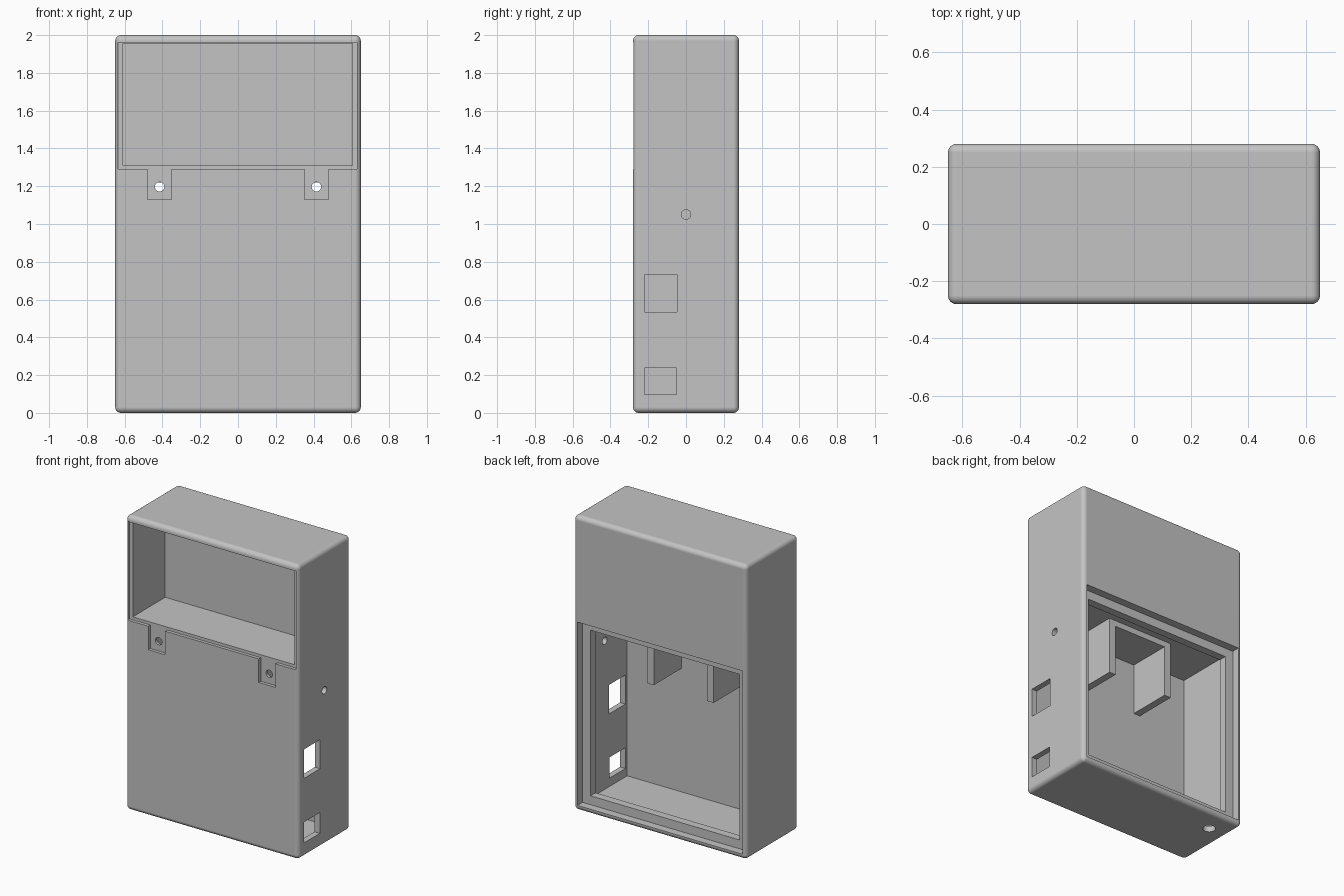
import bpy
import bmesh
from mathutils import Matrix, Vector

start_cube = bpy.data.objects.get("Cube")
if start_cube:
    bpy.data.objects.remove(start_cube, do_unlink=True)

# One grey plastic for the whole enclosure
GREY = (0.55, 0.55, 0.55, 1.0)
plastic = bpy.data.materials.new("grey_plastic")
plastic.use_nodes = True
plastic.diffuse_color = GREY
shader = plastic.node_tree.nodes["Principled BSDF"]
shader.inputs["Base Color"].default_value = GREY
shader.inputs["Roughness"].default_value = 0.6


def finish(name, bm):
    mesh = bpy.data.meshes.new(name)
    bm.to_mesh(mesh)
    bm.free()
    mesh.materials.append(plastic)
    obj = bpy.data.objects.new(name, mesh)
    bpy.context.collection.objects.link(obj)
    return obj


def box(name, x, y, z, radius=0.0):
    """Box from (min, max) ranges, with optionally rounded edges."""
    bm = bmesh.new()
    bmesh.ops.create_cube(bm, size=1.0)
    for v in bm.verts:
        v.co = Vector([r[0] if c < 0 else r[1] for c, r in zip(v.co, (x, y, z))])
    if radius:
        bmesh.ops.bevel(bm, geom=bm.edges[:], offset=radius, segments=6,
                        profile=0.5, affect='EDGES')
    return finish(name, bm)


def rod(name, centre, axis, radius, length):
    bm = bmesh.new()
    turn = Vector((0, 0, 1)).rotation_difference(Vector(axis)).to_matrix().to_4x4()
    bmesh.ops.create_cone(bm, cap_ends=True, segments=32, radius1=radius,
                          radius2=radius, depth=length,
                          matrix=Matrix.Translation(centre) @ turn)
    return finish(name, bm)


def cut(target, cutter):
    """Subtract the cutter, bake the result and discard the cutter."""
    mod = target.modifiers.new("cut", 'BOOLEAN')
    mod.operation = 'DIFFERENCE'
    mod.solver = 'EXACT'
    mod.object = cutter
    graph = bpy.context.evaluated_depsgraph_get()
    baked = bpy.data.meshes.new_from_object(target.evaluated_get(graph))
    target.modifiers.clear()
    target.data = baked
    bpy.data.objects.remove(cutter, do_unlink=True)


# Rounded outer shell
body = box("enclosure_body", (-0.65, 0.65), (-0.28, 0.28), (0, 2), 0.03)

# Upper front pocket with its shallow cover rebate
cut(body, box("pocket_cutter", (-0.61, 0.605), (-0.4, 0.09), (1.31, 1.955)))
cut(body, box("front_rebate_cutter", (-0.635, 0.63), (-0.4, -0.258), (1.29, 1.96)))

# Cover tabs and their screw holes
for side in (-1, 1):
    x = side * 0.415
    cut(body, box("tab_cutter", (x - 0.063, x + 0.063), (-0.4, -0.258), (1.13, 1.3)))
    cut(body, rod("screw_cutter", (x, -0.27, 1.197), (0, 1, 0), 0.025, 0.2))

# Rear compartment: inner room, framed opening and lid rebate
cut(body, box("room_cutter", (-0.61, 0.61), (-0.24, 0.17), (0.04, 1.27)))
cut(body, box("opening_cutter", (-0.56, 0.56), (0.1, 0.4), (0.095, 1.22)))
cut(body, box("lid_rebate_cutter", (-0.62, 0.62), (0.225, 0.4), (0.035, 1.28)))

# Side ports, side hole and cable hole underneath
cut(body, box("large_port_cutter", (0.5, 0.8), (-0.22, -0.047), (0.535, 0.732)))
cut(body, box("small_port_cutter", (0.5, 0.8), (-0.22, -0.05), (0.097, 0.238)))
cut(body, rod("side_hole_cutter", (0.65, 0, 1.05), (1, 0, 0), 0.025, 0.3))
cut(body, rod("cable_hole_cutter", (-0.51, 0.125, 0), (0, 0, 1), 0.04, 0.2))

# Smooth rounded edges, flat large faces
bpy.ops.object.select_all(action='DESELECT')
body.select_set(True)
bpy.context.view_layer.objects.active = body
bpy.ops.object.shade_smooth_by_angle(angle=0.6)
weighted = body.modifiers.new("flat_faces", 'WEIGHTED_NORMAL')
weighted.keep_sharp = True

# Inner bracket hanging behind the front wall
bracket = box("inner_bracket", (-0.25, 0.25), (-0.25, 0.06), (0.88, 1.28))
cut(bracket, box("bracket_cutter", (-0.2, 0.2), (-0.4, 0.2), (0.7, 1.23)))
